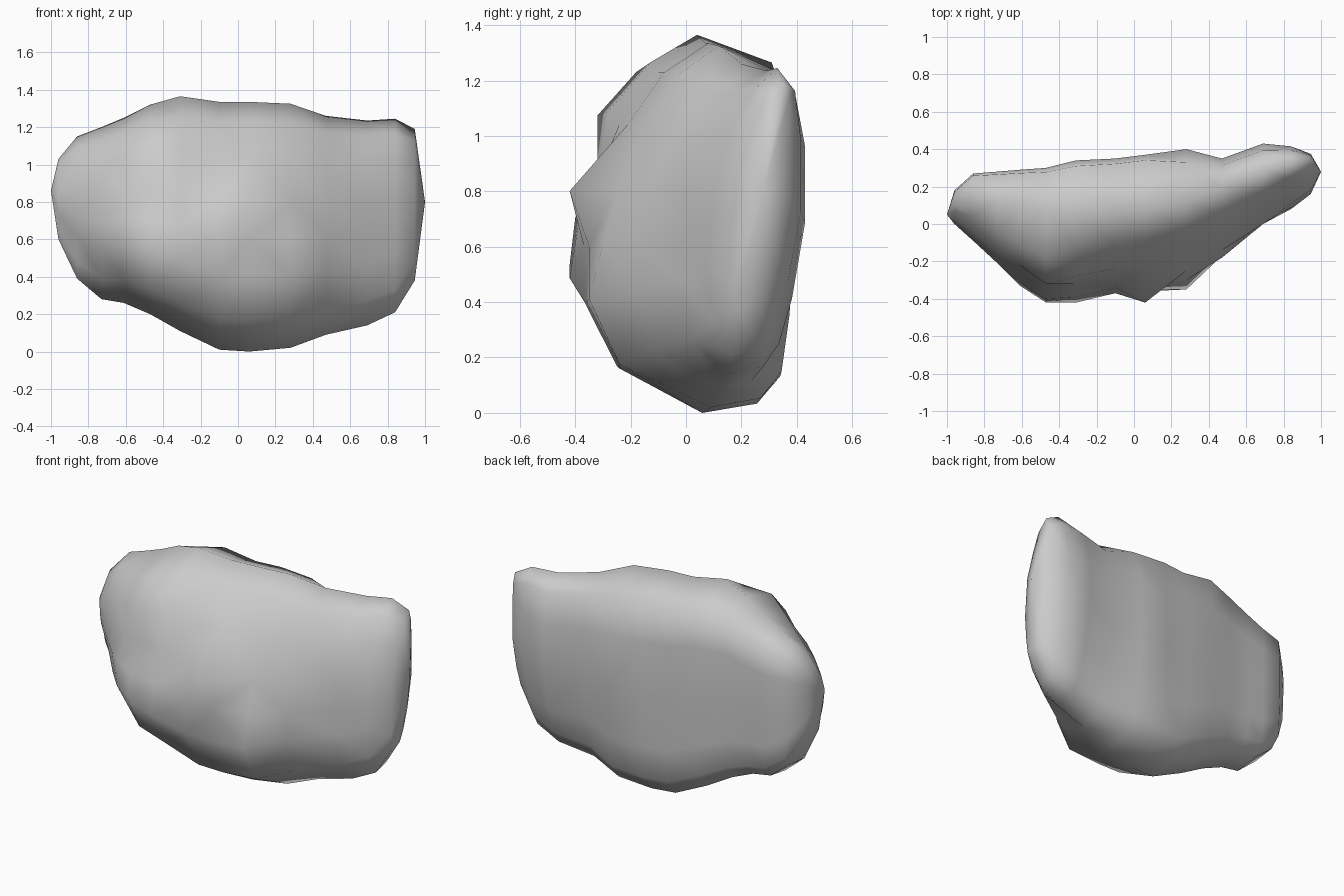
import bpy, bmesh

# Cross-section stations along x:
# x, z bottom, z top, y at crest, front depth at six heights, back depth
STATIONS = [
    (-0.96, .60, 1.03, .10, .04, .01, .00, .01, .03, .07, .18),
    (-0.86, .39, 1.15, .15, .02, -.06, -.09, -.08, -.05, .04, .27),
    (-0.73, .28, 1.20, .13, -.08, -.20, -.21, -.19, -.16, -.04, .28),
    (-0.61, .26, 1.25, .11, -.19, -.33, -.31, -.26, -.22, -.11, .29),
    (-0.47, .20, 1.32, .08, -.31, -.42, -.40, -.32, -.32, -.18, .30),
    (-0.31, .11, 1.365, .04, -.28, -.42, -.39, -.32, -.28, -.13, .34),
    (-0.10, .01, 1.335, .07, -.25, -.37, -.37, -.34, -.24, -.10, .35),
    (0.06, .00, 1.335, .08, -.24, -.36, -.35, -.42, -.21, -.08, .37),
    (0.28, .02, 1.325, .12, -.24, -.35, -.30, -.25, -.15, -.03, .40),
    (0.47, .09, 1.26, .20, -.11, -.17, -.18, -.14, -.05, .05, .35),
    (0.69, .14, 1.235, .29, .02, .00, .02, .00, .08, .16, .43),
    (0.84, .21, 1.245, .33, .10, .08, .09, .11, .16, .24, .415),
    (0.945, .38, 1.19, .35, .17, .16, .17, .18, .23, .28, .375),
]
FRONT_T = (.12, .30, .45, .60, .78, .92)


def section(s):
    """Closed ring: bottom, up the front, crest, down the back."""
    x, zb, zt, crest = s[:4]
    front, back = s[4:10], s[10]
    bottom = .05 + .14 * max(0, x)
    low = .93 - .38 * max(0, x)          # the back tapers under towards the right end
    top = .9 if x < .1 else .75          # the back edge is squarer on the left
    depth = back - bottom
    ring = [(bottom, 0)] + list(zip(front, FRONT_T)) + [(crest, 1)]
    ring += [(crest + (back - crest) * top, .92), (back, .75), (back, .5),
             (bottom + depth * (low + 1) / 2, .25),
             (bottom + depth * low, .1), (bottom + depth * low * .7, .025)]
    return [(x, y, zb + t * (zt - zb)) for y, t in ring]


# Loft the boulder body
bm = bmesh.new()
rings = [[bm.verts.new(p) for p in section(s)] for s in STATIONS]
n = len(rings[0])
for a, b in zip(rings, rings[1:]):
    for i in range(n):
        j = (i + 1) % n
        bm.faces.new((a[i], b[i], b[j], a[j]))

# Blunt pointed ends
for ring, tip in ((rings[0], (-1, .05, .86)), (rings[-1], (1, .28, .80))):
    v = bm.verts.new(tip)
    for i in range(n):
        bm.faces.new((ring[i], ring[(i + 1) % n], v))

bmesh.ops.triangulate(bm, faces=bm.faces[:], quad_method='SHORT_EDGE')
bmesh.ops.recalc_face_normals(bm, faces=bm.faces[:])
for f in bm.faces:
    f.smooth = True

mesh = bpy.data.meshes.new("boulder")
bm.to_mesh(mesh)
bm.free()
boulder = bpy.data.objects.new("boulder", mesh)
bpy.context.collection.objects.link(boulder)
